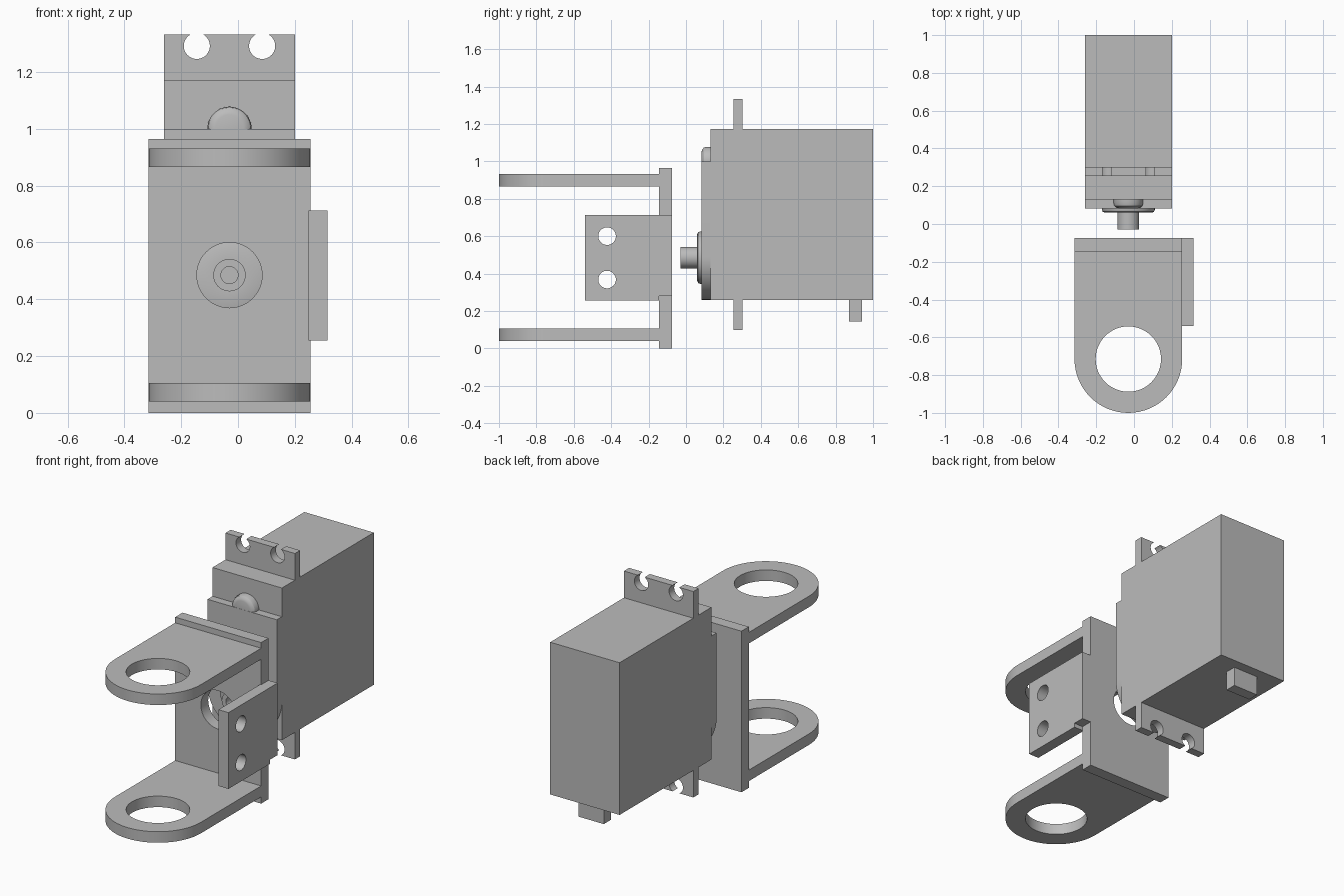
import bpy, bmesh, math
from mathutils import Vector

if "Cube" in bpy.data.objects:
    bpy.data.objects.remove(bpy.data.objects["Cube"])

grey = bpy.data.materials.new("plain grey")
grey.diffuse_color = (0.5, 0.5, 0.5, 1)
grey.use_nodes = True
grey.node_tree.nodes["Principled BSDF"].inputs["Base Color"].default_value = grey.diffuse_color

AXES = {"xy": lambda u, v, w: (u, v, w),
        "xz": lambda u, v, w: (u, w, v),
        "yz": lambda u, v, w: (w, u, v)}
CX = -0.03       # shared centre line
SHAFT_Z = 0.485  # height of the output shaft
MID_Z = 0.715    # middle of the motor case


def finish(name, bm):
    bmesh.ops.remove_doubles(bm, verts=bm.verts, dist=0.0005)
    bmesh.ops.recalc_face_normals(bm, faces=bm.faces)
    mesh = bpy.data.meshes.new(name)
    bm.to_mesh(mesh)
    bm.free()
    mesh.materials.clear()
    mesh.materials.append(grey)
    obj = bpy.data.objects.new(name, mesh)
    bpy.context.collection.objects.link(obj)
    bpy.ops.object.select_all(action='DESELECT')
    obj.select_set(True)
    bpy.context.view_layer.objects.active = obj
    bpy.ops.object.shade_smooth_by_angle(angle=math.radians(30))
    return obj


def arc(cu, cv, r, a0, a1, n=32):
    return [(cu + r * math.cos(math.radians(a0 + (a1 - a0) * i / n)),
             cv + r * math.sin(math.radians(a0 + (a1 - a0) * i / n)))
            for i in range(n + 1)]


def circle(cu, cv, r, n=48):
    return arc(cu, cv, r, 0, 360, n)[:-1]


def rect(u0, u1, v0, v1):
    return [(u0, v0), (u1, v0), (u1, v1), (u0, v1)]


def plate(name, plane, loops, w0, w1):
    """Extrude an outline, with optional hole loops, from w0 to w1."""
    curve = bpy.data.curves.new(name, 'CURVE')
    curve.dimensions = '2D'
    curve.fill_mode = 'BOTH'
    curve.extrude = (w1 - w0) / 2
    for loop in loops:
        spline = curve.splines.new('POLY')
        spline.points.add(len(loop) - 1)
        for p, (u, v) in zip(spline.points, loop):
            p.co = (u, v, 0, 1)
        spline.use_cyclic_u = True
    temp = bpy.data.objects.new(name + "_outline", curve)
    bpy.context.collection.objects.link(temp)
    bpy.context.view_layer.update()
    mesh = bpy.data.meshes.new_from_object(
        temp.evaluated_get(bpy.context.evaluated_depsgraph_get()))
    bm = bmesh.new()
    bm.from_mesh(mesh)
    bpy.data.objects.remove(temp)
    for vert in bm.verts:
        u, v, w = vert.co
        vert.co = AXES[plane](u, v, w + (w0 + w1) / 2)
    return finish(name, bm)


def lathe(name, profile, z):
    """Turn (radius, y) points about the y direction at CX, z."""
    bm = bmesh.new()
    vs = [bm.verts.new((CX + r, y, z)) for r, y in profile]
    es = [bm.edges.new(pair) for pair in zip(vs, vs[1:])]
    bmesh.ops.spin(bm, geom=vs + es, cent=Vector((CX, 0, z)), axis=(0, 1, 0),
                   angle=math.tau, steps=48)
    return finish(name, bm)


# Bracket: back plate, two eyelet arms and a side tab
plate("bracket_plate", "xz",
      [rect(-0.315, 0.255, 0, 0.965), circle(CX, SHAFT_Z, 0.115)], -0.145, -0.075)
arm = [(0.255, -0.145), (-0.315, -0.145)] + arc(CX, -0.715, 0.285, 180, 360)
for name, z in (("lower_arm", 0.04), ("upper_arm", 0.865)):
    plate(name, "xy", [arm, circle(CX, -0.715, 0.173)], z, z + 0.066)
tab = [(-0.54, 0.255), (-0.145, 0.255), (-0.145, 0.28), (-0.075, 0.28),
       (-0.075, 0.712), (-0.54, 0.712)]
plate("side_tab", "yz",
      [tab, circle(-0.422, 0.6, 0.047), circle(-0.422, 0.368, 0.047)], 0.248, 0.315)

# Motor case and the raised front step with its round bottom
plate("motor_case", "xz", [rect(-0.26, 0.2, 0.26, 1.172)], 0.13, 1.0)
plate("front_step", "xz",
      [[(0.2, 1.0), (-0.26, 1.0)] + arc(CX, 0.49, 0.23, 180, 360)], 0.082, 0.13)

# Mounting ears with open screw holes, mirrored about the case middle
half = math.degrees(math.asin(0.04 / 0.046))
ear = [(-0.26, 1.17), (0.2, 1.17), (0.2, 1.332)]
for x in (0.085, -0.145):
    ear += arc(x, 1.292, 0.046, half, -180 - half)
ear.append((-0.26, 1.332))
plate("upper_ear", "xz", [ear], 0.253, 0.302)
plate("lower_ear", "xz", [[(u, 2 * MID_Z - v) for u, v in ear]], 0.253, 0.302)

# Rounded gear bump, output disc with hollow shaft, and cable exit
lathe("gear_bump", [(0, 0.083), (0.05, 0.083), (0.064, 0.087), (0.074, 0.096),
                    (0.078, 0.11), (0.078, 0.132), (0, 0.132)], 1.0)
lathe("output_shaft", [(0, 0.05), (0.03, 0.05), (0.03, -0.03), (0.057, -0.03),
                       (0.057, 0.06), (0.125, 0.06), (0.136, 0.065),
                       (0.14, 0.075), (0.14, 0.085), (0, 0.085)], SHAFT_Z)
plate("cable_exit", "xz", [rect(CX - 0.083, CX + 0.083, 0.143, 0.262)], 0.872, 0.94)
